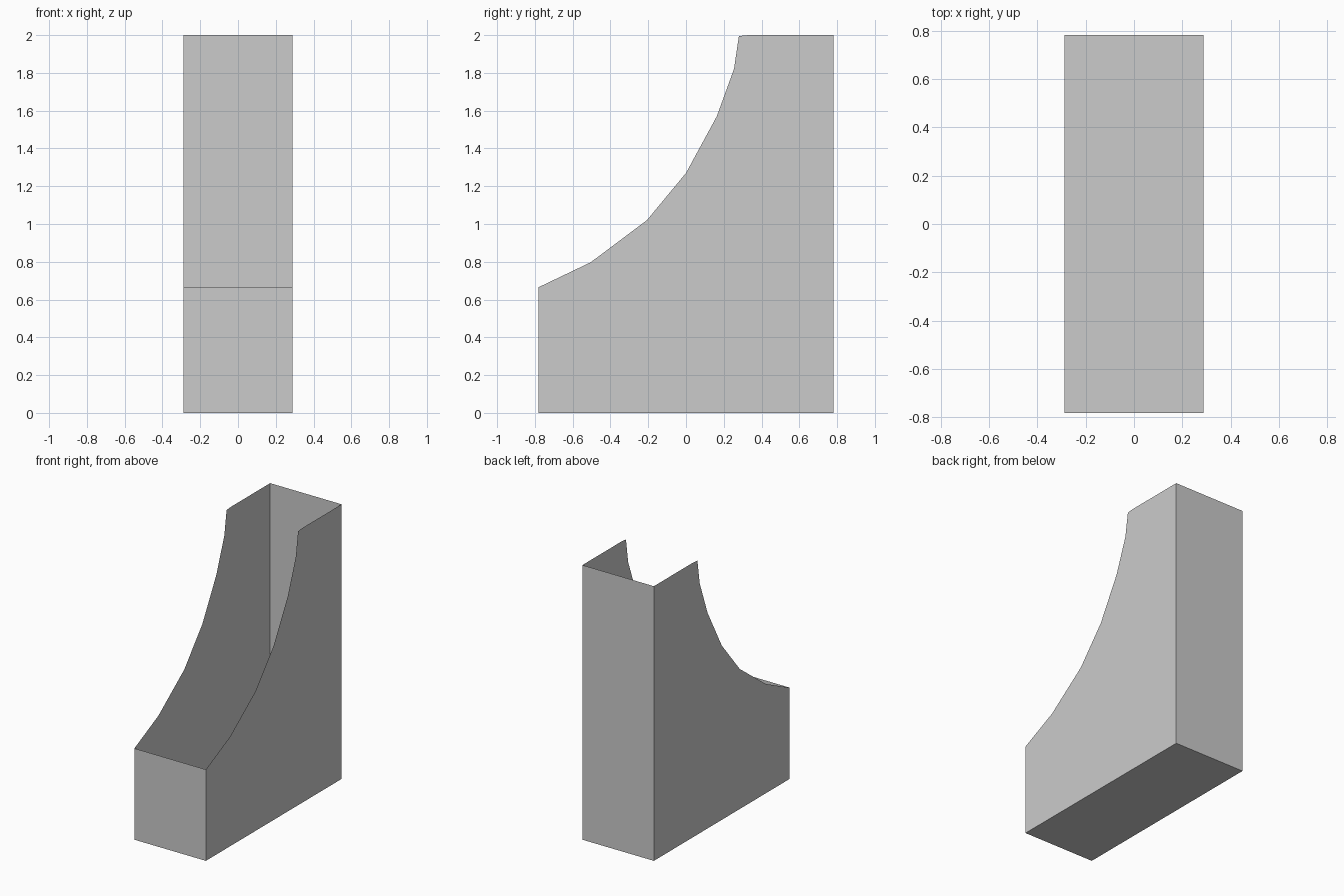
import bpy

cube = bpy.data.objects.get("Cube")
if cube:
    bpy.data.objects.remove(cube, do_unlink=True)

HALF_W, HALF_D, LIP, TOP = 0.288, 0.781, 0.665, 2.0

# Single grey for the whole holder
grey = bpy.data.materials.new("plain grey")
grey.use_nodes = True
color = (0.6, 0.6, 0.6, 1)
grey.diffuse_color = color
grey.node_tree.nodes["Principled BSDF"].inputs["Base Color"].default_value = color

# Side outline (y, z): base, tall back, then the scooped edge down to the lip
outline = [(-HALF_D, 0), (HALF_D, 0), (HALF_D, TOP), (0.33, TOP), (0.28, 1.995),
           (0.254, 1.82), (0.163, 1.57), (0, 1.27), (-0.207, 1.02),
           (-0.505, 0.797), (-HALF_D, LIP)]


def add_sheet(name, points):
    """One thin flat panel, made of a single face."""
    mesh = bpy.data.meshes.new(name)
    mesh.from_pydata(points, [], [range(len(points))])
    mesh.materials.append(grey)
    bpy.context.collection.objects.link(bpy.data.objects.new(name, mesh))


# Scooped side panels, facing outwards
add_sheet("left_side", [(HALF_W, y, z) for y, z in outline])
add_sheet("right_side", [(-HALF_W, y, z) for y, z in reversed(outline)])


# Front lip, tall back and floor span the width along one outline edge each
def add_span(name, a, b):
    add_sheet(name, [(-HALF_W, *a), (-HALF_W, *b), (HALF_W, *b), (HALF_W, *a)])


add_span("front_lip", outline[-1], outline[0])
add_span("floor", outline[0], outline[1])
add_span("back_panel", outline[1], outline[2])
